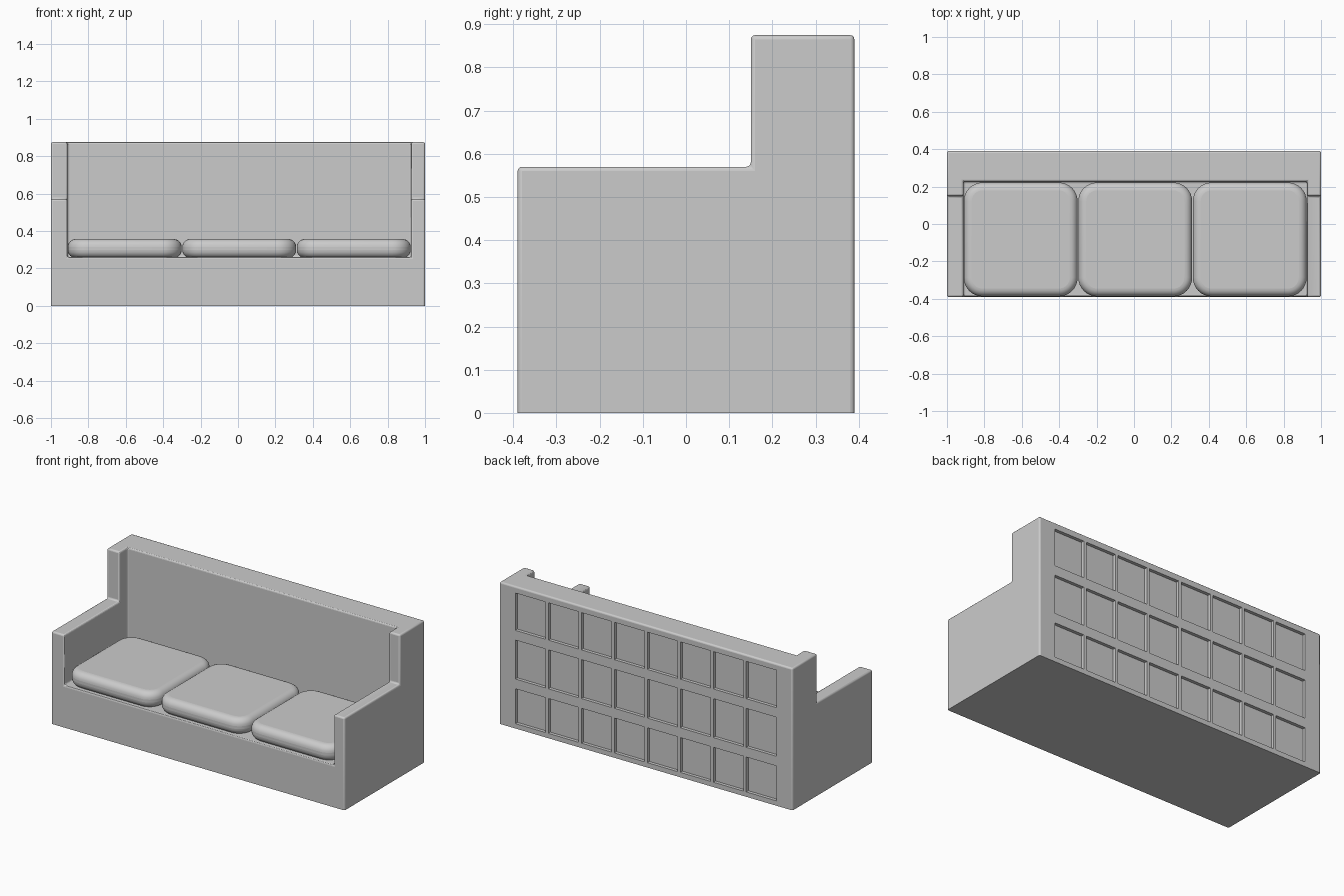
import bpy, bmesh

if "Cube" in bpy.data.objects:
    bpy.data.objects.remove(bpy.data.objects["Cube"])


def add_object(name, bm):
    bmesh.ops.recalc_face_normals(bm, faces=bm.faces)
    mesh = bpy.data.meshes.new(name)
    bm.to_mesh(mesh)
    bm.free()
    ob = bpy.data.objects.new(name, mesh)
    bpy.context.collection.objects.link(ob)
    return ob


def add_box(bm, x, y, z):
    verts = bmesh.ops.create_cube(bm, size=1)['verts']
    for v in verts:
        v.co = [lo if c < 0 else hi for c, (lo, hi) in zip(v.co, (x, y, z))]


def smooth(ob):
    bpy.ops.object.select_all(action='DESELECT')
    ob.select_set(True)
    bpy.context.view_layer.objects.active = ob
    bpy.ops.object.shade_smooth_by_angle(angle=0.6)


def subtract(ob, cutter):
    mod = ob.modifiers.new("cut", 'BOOLEAN')
    mod.operation = 'DIFFERENCE'
    mod.solver = 'EXACT'
    mod.object = cutter
    cutter.hide_render = True
    cutter.hide_viewport = True


def round_edges(ob, width, segments):
    mod = ob.modifiers.new("round", 'BEVEL')
    mod.width = width
    mod.segments = segments
    mod.limit_method = 'ANGLE'
    mod.angle_limit = 1.0


# Body: L-shaped side profile swept across the width (trimmed at z = 0 below)
profile = [(-.39, -.06), (.39, -.06), (.39, .875), (.15, .875), (.15, .57), (-.39, .57)]
bm = bmesh.new()
face = bm.faces.new([bm.verts.new((-1, y, z)) for y, z in profile])
swept = bmesh.ops.extrude_face_region(bm, geom=[face])['geom']
bmesh.ops.translate(bm, vec=(2, 0, 0), verts=[g for g in swept if isinstance(g, bmesh.types.BMVert)])
body = add_object("sofa_body", bm)

# Seating hollow between the arms
bm = bmesh.new()
add_box(bm, (-.912, .925), (-.6, .227), (.26, 1.2))
subtract(body, add_object("hollow_cutter", bm))
round_edges(body, .01, 3)

# Grid of recessed panels on the back, plus the flat underside trim
bm = bmesh.new()
pitch, gap = 1.8 / 8, .018
for z in ((.03, .245), (.305, .545), (.605, .835)):
    for i in range(8):
        x = -.9 + i * pitch
        add_box(bm, (x + gap / 2, x + pitch - gap / 2), (.37, .5), z)
add_box(bm, (-2, 2), (-1, 1), (-.5, 0))
subtract(body, add_object("panel_cutter", bm))
smooth(body)

# Three seat cushions with rounded corners and soft edges
width = (.925 + .912) / 3
for i in range(3):
    x = -.912 + i * width
    bm = bmesh.new()
    add_box(bm, (x + .002, x + width - .002), (-.387, .222), (.256, .357))
    upright = [e for e in bm.edges if abs(e.verts[0].co.z - e.verts[1].co.z) > .05]
    bmesh.ops.bevel(bm, geom=upright, offset=.1, segments=8, profile=.5, affect='EDGES')
    cushion = add_object(f"seat_cushion_{i + 1}", bm)
    round_edges(cushion, .042, 6)
    smooth(cushion)
